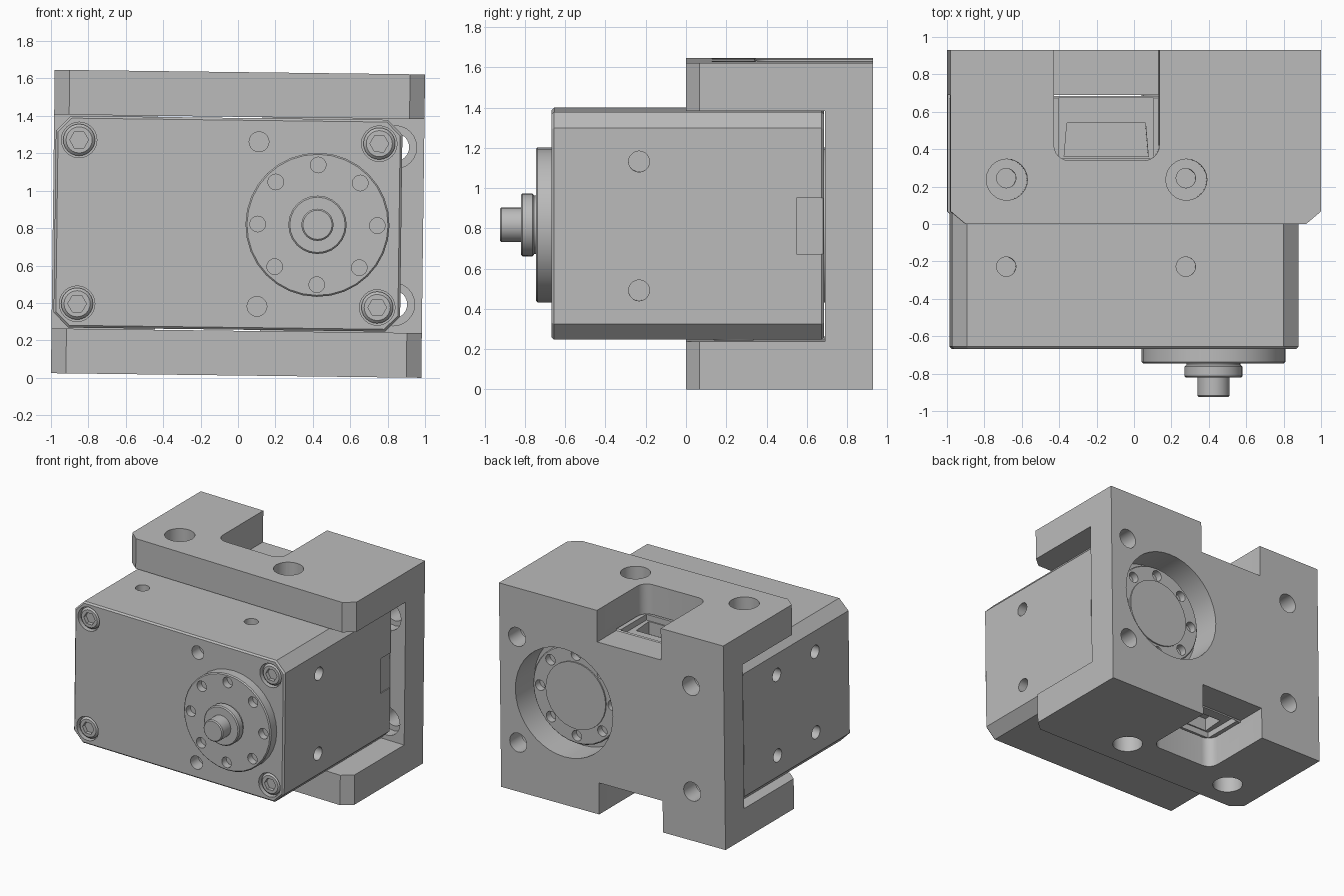
import bpy, bmesh, math
from mathutils import Matrix, Vector

if "Cube" in bpy.data.objects:
    bpy.data.objects.remove(bpy.data.objects["Cube"])

grey = bpy.data.materials.new("machined grey")
grey.use_nodes = True
grey.diffuse_color = (0.5, 0.5, 0.5, 1)
grey.node_tree.nodes["Principled BSDF"].inputs["Base Color"].default_value = (0.5, 0.5, 0.5, 1)

# Maps local (u, v, depth) to the world for each drilling axis
AXES = {
    "x": Matrix(((0, 0, 1), (1, 0, 0), (0, 1, 0))),
    "y": Matrix(((1, 0, 0), (0, 0, 1), (0, 1, 0))),
    "z": Matrix(((1, 0, 0), (0, 1, 0), (0, 0, 1))),
}
parts = []


def prism(name, axis, outline, start, end, bevel=0.0, part=True):
    """Extrude a flat outline along an axis, bevelling the end rims if asked."""
    bm = bmesh.new()
    rings = [[bm.verts.new(AXES[axis] @ Vector((u, v, d))) for u, v in outline]
             for d in (start, end)]
    caps = [bm.faces.new(r) for r in rings]
    n = len(outline)
    for i in range(n):
        j = (i + 1) % n
        bm.faces.new((rings[0][i], rings[0][j], rings[1][j], rings[1][i]))
    bmesh.ops.recalc_face_normals(bm, faces=bm.faces)
    if bevel:
        rims = [e for f in caps for e in f.edges]
        bmesh.ops.bevel(bm, geom=rims, offset=bevel, segments=1, affect="EDGES")
    mesh = bpy.data.meshes.new(name)
    bm.to_mesh(mesh)
    bm.free()
    mesh.materials.append(grey)
    obj = bpy.data.objects.new(name, mesh)
    bpy.context.collection.objects.link(obj)
    if part:
        parts.append(obj)
    return obj


def circle(u, v, r, sides=24):
    return [(u + r * math.cos(math.tau * i / sides),
             v + r * math.sin(math.tau * i / sides)) for i in range(sides)]


def rect(u0, u1, v0, v1):
    return [(u0, v0), (u1, v0), (u1, v1), (u0, v1)]


def cut(target, axis, outline, start, end):
    cutter = prism("cutter", axis, outline, start, end, part=False)
    cutter.hide_render = True
    mod = target.modifiers.new("cut", "BOOLEAN")
    mod.operation, mod.solver, mod.object = "DIFFERENCE", "EXACT", cutter


SHAFT_X = 0.425
HOLE_XS = (-0.69, 0.27)
BACK = 0.69

# Bracket: block with chamfered front corners, hollowed into a C
W, H = 0.99, 0.811
bracket = prism("mounting_bracket", "z",
                [(-W, 0.93), (-W, 0.067), (-W + 0.08, 0), (W - 0.08, 0), (W, 0.067), (W, 0.93)],
                -H, H)
cut(bracket, "x", rect(-0.5, BACK, -0.572, 0.572), -2, 2)

# Rounded cable notches and flange holes, top and bottom
nx0, nx1, ny, r = -0.438, 0.125, 0.34, 0.08
notch = [(nx0, 1.2)]
for cx, a0 in ((nx0 + r, math.pi), (nx1 - r, 1.5 * math.pi)):
    notch += [(cx + r * math.cos(a0 + k * math.pi / 12),
               ny + r + r * math.sin(a0 + k * math.pi / 12)) for k in range(7)]
notch.append((nx1, 1.2))
for s in (-1, 1):
    cut(bracket, "z", notch, s * 0.56, s * 1.2)
    for x in HOLE_XS:
        cut(bracket, "z", circle(x, 0.237, 0.11), s * 0.5, s * 1.2)

# Back plate: bearing window and counterbored screw holes
cut(bracket, "y", circle(SHAFT_X, 0, 0.43, 40), 0.6, 1.2)
for x in (-0.70, 0.835):
    for z in (-0.42, 0.42):
        cut(bracket, "y", circle(x, z, 0.075), 0.6, 1.2)
        cut(bracket, "y", circle(x, z, 0.115), 0.6, 0.78)

# Actuator case with chamfered long edges
x0, x1, h, c = -0.98, 0.873, 0.566, 0.08
body = prism("actuator_case", "y",
             [(x0 + c, -h), (x1 - c, -h), (x1, -h + c), (x1, h - c),
              (x1 - c, h), (x0 + c, h), (x0, h - c), (x0, -h + c)],
             -0.668, 0.685, bevel=0.012)
for s in (-1, 1):
    for x in HOLE_XS:
        for y in (-0.228, 0.245):
            cut(body, "z", circle(x, y, 0.052, 20), s * 0.46, s * 0.7)
    # Cable socket
    cut(body, "z", rect(-0.412, 0.098, 0.35, 0.675), s * 0.52, s * 0.7)
    cut(body, "z", [(-0.38, 0.36), (0.07, 0.36), (0.055, 0.54), (-0.365, 0.54)], s * 0.42, s * 0.53)
    # Side and front threaded holes
    cut(body, "x", circle(-0.233, s * 0.32, 0.052, 20), x1 - 0.1, 1.2)
    for y in (-0.233, 0.25):
        cut(body, "x", circle(y, s * 0.32, 0.052, 20), -1.2, x0 + 0.1)
    cut(body, "y", circle(0.107, s * 0.44, 0.053, 20), -0.9, -0.57)
cut(body, "x", rect(0.55, 0.68, -0.14, 0.14), x1 - 0.008, 1.2)

# Corner screws sunk in counterbores, with hex sockets
for x in (-0.855, 0.75):
    for z in (-0.438, 0.438):
        cut(body, "y", circle(x, z, 0.095), -0.9, -0.62)
        screw = prism("corner_screw", "y", circle(x, z, 0.085), -0.66, -0.61, bevel=0.015)
        cut(screw, "y", circle(x, z, 0.05, 6), -0.9, -0.63)

# Output horn at the front and idler horn at the back, each with a ring of holes
horn = prism("output_horn", "y", circle(SHAFT_X, 0, 0.385, 32), -0.745, -0.65, bevel=0.008)
idler = prism("idler_horn", "y", circle(SHAFT_X, 0, 0.385, 32), 0.66, 0.775, bevel=0.008)
for k in range(8):
    a = k * math.pi / 4
    spot = circle(SHAFT_X + 0.32 * math.cos(a), 0.32 * math.sin(a), 0.042, 16)
    cut(horn, "y", spot, -0.9, -0.69)
    cut(idler, "y", spot, 0.72, 0.9)
prism("idler_cap", "y", circle(SHAFT_X, 0, 0.265, 32), 0.76, 0.785)
prism("horn_neck", "y", circle(SHAFT_X, 0, 0.145), -0.757, -0.74)
prism("horn_boss", "y", circle(SHAFT_X, 0, 0.156), -0.82, -0.755, bevel=0.008)
prism("output_shaft", "y", circle(SHAFT_X, 0, 0.086), -0.925, -0.81, bevel=0.008)

# Bake the cuts, drop the cutters, then set the slight tilt and height
deps = bpy.context.evaluated_depsgraph_get()
baked = [bpy.data.meshes.new_from_object(o.evaluated_get(deps)) for o in parts]
for obj, mesh in zip(parts, baked):
    for mod in list(obj.modifiers):
        bpy.data.objects.remove(mod.object)
    obj.modifiers.clear()
    obj.data = mesh
    obj.matrix_world = Matrix.Translation((0, 0, 0.823)) @ Matrix.Rotation(0.0125, 4, "Y")
    bpy.ops.object.select_all(action="DESELECT")
    obj.select_set(True)
    bpy.context.view_layer.objects.active = obj
    bpy.ops.object.shade_smooth_by_angle(angle=math.radians(25))
